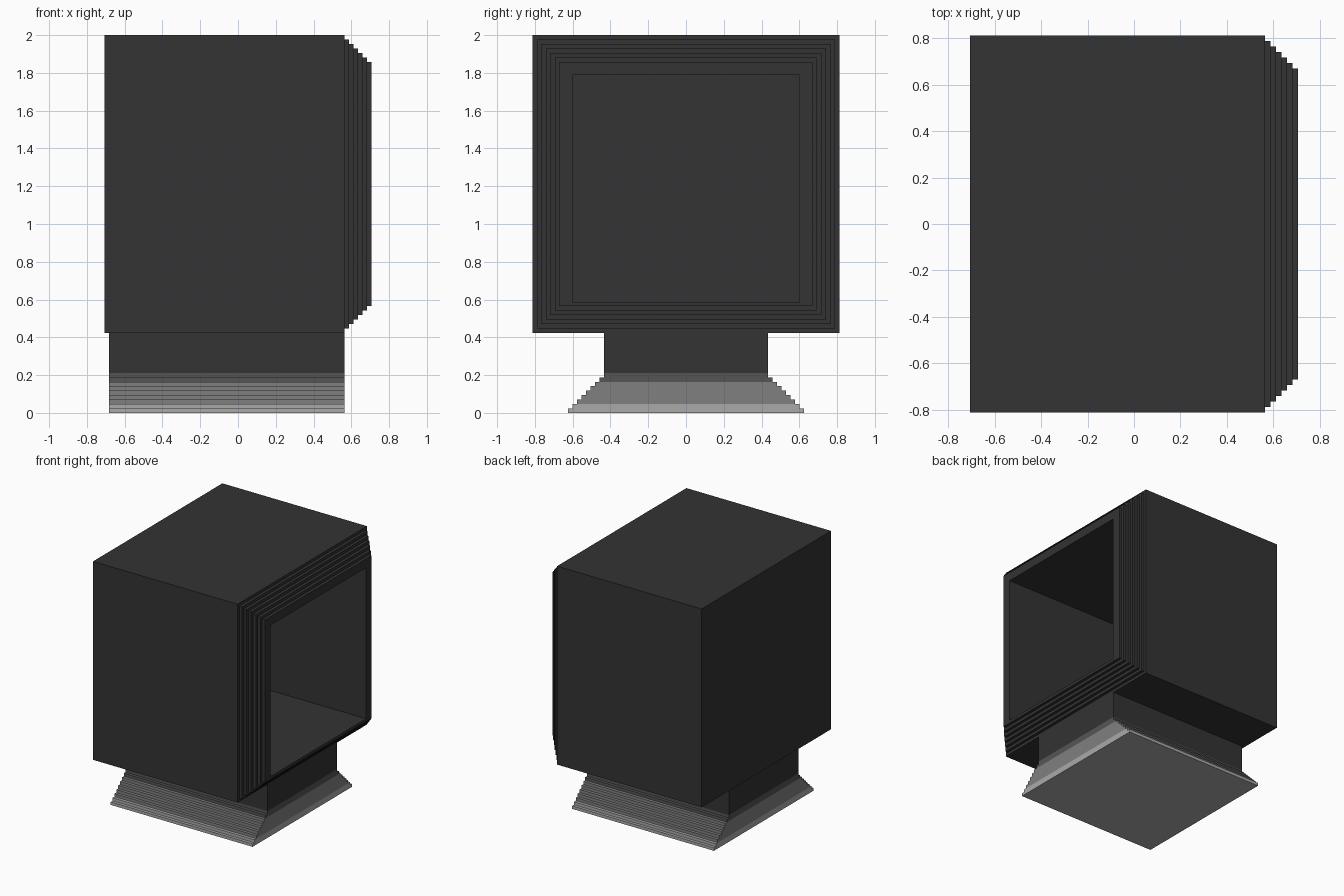
import bpy
import bmesh

cube = bpy.data.objects.get("Cube")
if cube:
    bpy.data.objects.remove(cube, do_unlink=True)

U = 2 / 85  # one step of the stepped surfaces


def material(name, value):
    m = bpy.data.materials.new(name)
    m.use_nodes = True
    colour = (value, value, value, 1)
    m.diffuse_color = colour
    bsdf = m.node_tree.nodes["Principled BSDF"]
    bsdf.inputs["Base Color"].default_value = colour
    bsdf.inputs["Roughness"].default_value = 0.8
    return m


charcoal = material("charcoal", 0.033)
dark_grey = material("dark grey", 0.091)
mid_grey = material("mid grey", 0.216)
light_grey = material("light grey", 0.402)


def loft(name, rings, mat):
    """Join successive point loops (in steps) with faces and cap both ends."""
    bm = bmesh.new()
    loops = [[bm.verts.new([c * U for c in p]) for p in ring] for ring in rings]
    for a, b in zip(loops, loops[1:]):
        n = len(a)
        for i in range(n):
            j = (i + 1) % n
            bm.faces.new((a[i], a[j], b[j], b[i]))
    bm.faces.new(loops[0])
    bm.faces.new(loops[-1])
    bmesh.ops.recalc_face_normals(bm, faces=bm.faces)
    mesh = bpy.data.meshes.new(name)
    bm.to_mesh(mesh)
    bm.free()
    mesh.materials.append(mat)
    obj = bpy.data.objects.new(name, mesh)
    bpy.context.collection.objects.link(obj)
    return obj


def frame(x, half_y, z0, z1):
    return [(x, -half_y, z0), (x, half_y, z0), (x, half_y, z1), (x, -half_y, z1)]


# Housing: box, stepped collar, then the deep square recess
rings = [frame(-30, 34.5, 18, 85), frame(24, 34.5, 18, 85)]
for i in range(1, 7):
    for x in (23 + i, 24 + i):
        rings.append(frame(x, 34.5 - i, 18 + i, 85 - i))
rings += [frame(30, 25.5, 25, 76), frame(-29, 25.5, 25, 76)]
loft("housing", rings, charcoal)

# Neck under the housing
loft("neck", [frame(-29, 18.5, 9, 18), frame(24, 18.5, 9, 18)], charcoal)


# Foot: stair-stepped bands that widen towards the ground
def stepped_band(name, z0, z1, mat):
    side = []
    for z in range(z0, z1):
        side += [(26.5 - z, z), (26.5 - z, z + 1)]
    outline = side + [(-y, z) for y, z in reversed(side)]
    loft(name, [[(x, y, z) for y, z in outline] for x in (-29, 24)], mat)


stepped_band("foot_bottom", 0, 2, light_grey)
stepped_band("foot_middle", 2, 7, mid_grey)
stepped_band("foot_top", 7, 9, dark_grey)
